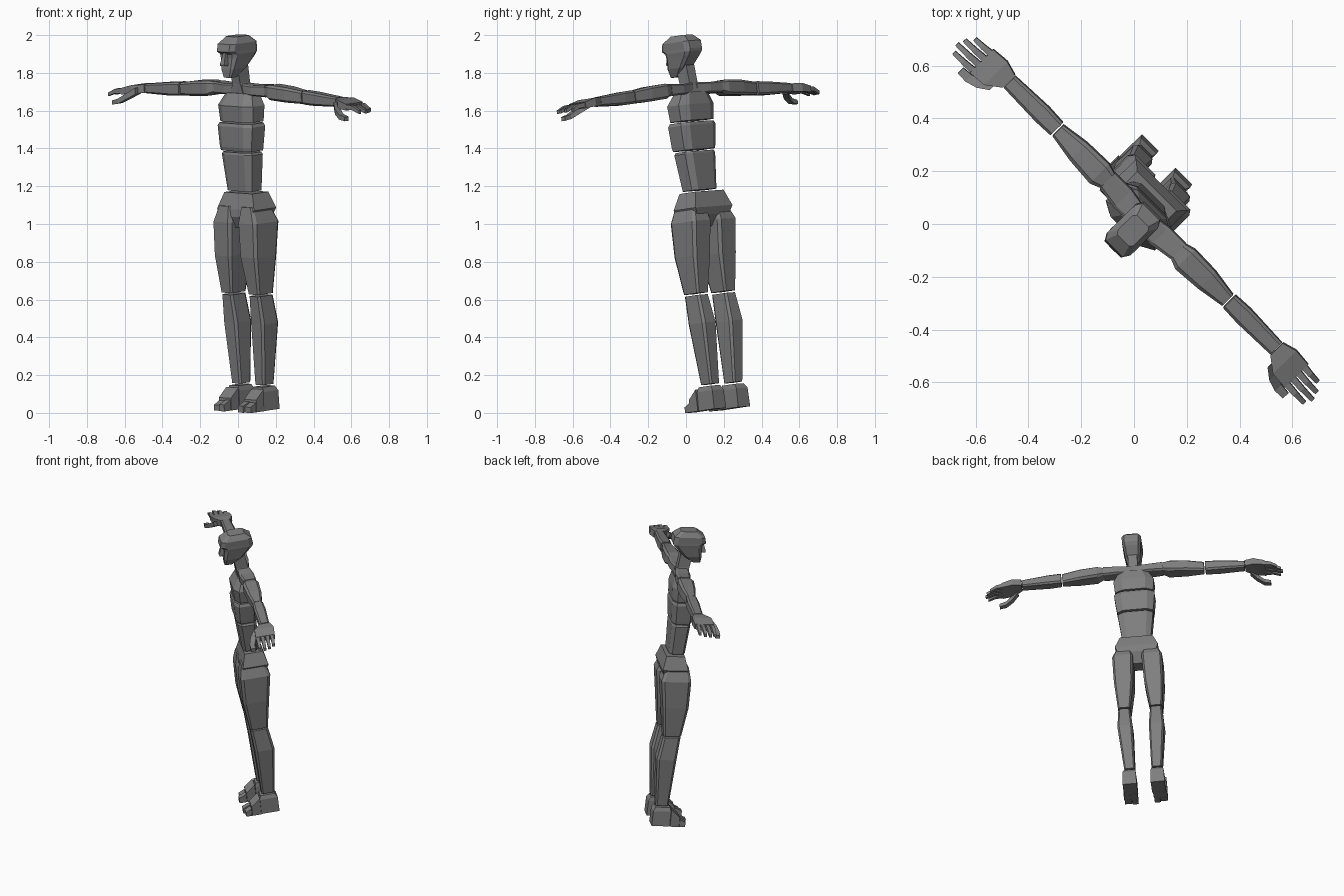
import bpy, bmesh, math
from mathutils import Matrix, Vector

cube = bpy.data.objects.get("Cube")
if cube:
    bpy.data.objects.remove(cube)

grey = bpy.data.materials.new("mid_grey")
grey.use_nodes = True
grey.diffuse_color = (0.21, 0.21, 0.21, 1)
grey.node_tree.nodes["Principled BSDF"].inputs["Base Color"].default_value = (0.21, 0.21, 0.21, 1)

# The figure is turned, leans forward and tilts towards its left
POSE = (Matrix.Rotation(math.radians(-45), 4, 'Z')
        @ Matrix.Translation((-0.085, 0.18, 0.02))
        @ Matrix.Rotation(math.radians(2.9), 4, 'Y')
        @ Matrix.Rotation(math.radians(6), 4, 'X'))


def finish(name, bm, mirror):
    bmesh.ops.recalc_face_normals(bm, faces=bm.faces)
    for side in ((1, -1) if mirror else (1,)):
        copy = bm.copy()
        if side < 0:
            bmesh.ops.scale(copy, vec=(-1, 1, 1), verts=copy.verts)
            bmesh.ops.reverse_faces(copy, faces=copy.faces)
        copy.transform(POSE)
        label = ("left_" if side > 0 else "right_") + name if mirror else name
        mesh = bpy.data.meshes.new(label)
        copy.to_mesh(mesh)
        copy.free()
        mesh.materials.append(grey)
        bpy.context.collection.objects.link(bpy.data.objects.new(label, mesh))
    bm.free()


def loft(name, sections, axis='z', cut=0.0, mirror=False):
    """Section = (position, low, high, low, high) on the two other axes; cut = corner chamfer."""
    bm = bmesh.new()
    rings = []
    for pos, a0, a1, b0, b1 in sections:
        p, q = (a1 - a0) * cut, (b1 - b0) * cut
        if cut:
            pts = [(a0 + p, b0), (a1 - p, b0), (a1, b0 + q), (a1, b1 - q),
                   (a1 - p, b1), (a0 + p, b1), (a0, b1 - q), (a0, b0 + q)]
        else:
            pts = [(a0, b0), (a1, b0), (a1, b1), (a0, b1)]
        rings.append([bm.verts.new((a, b, pos) if axis == 'z' else (pos, a, b)) for a, b in pts])
    n = len(rings[0])
    for lower, upper in zip(rings, rings[1:]):
        for i in range(n):
            j = (i + 1) % n
            bm.faces.new((lower[i], lower[j], upper[j], upper[i]))
    bm.faces.new(rings[0][::-1])
    bm.faces.new(rings[-1])
    finish(name, bm, mirror)


def sym(z, half, front, back):
    return (z, -half, half, front, back)


# Torso blocks
loft("chest", [sym(1.535, .122, -.05, .085), sym(1.62, .13, -.055, .09),
               sym(1.685, .095, -.015, .08)], cut=0.2)
loft("ribcage", [sym(1.38, .115, -.055, .075), sym(1.4, .118, -.06, .077),
                 sym(1.51, .13, -.06, .085), sym(1.527, .122, -.052, .08)], cut=0.17)
loft("abdomen", [sym(1.165, .092, -.035, .07), sym(1.36, .113, -.05, .072),
                 sym(1.372, .105, -.045, .068)], cut=0.17)
loft("pelvis", [sym(.97, .05, -.03, .05), sym(1.03, .12, -.058, .1),
                sym(1.07, .138, -.055, .112), sym(1.155, .105, -.03, .09)])

# Neck and head
loft("neck", [sym(1.68, .045, -.01, .075), sym(1.74, .03, -.015, .06),
              sym(1.83, .03, -.03, .05)])
loft("skull", [sym(1.775, .026, -.085, -.03), sym(1.82, .046, -.087, .03),
               sym(1.88, .056, -.08, .09), sym(1.9, .06, -.082, .105),
               sym(1.915, .06, -.105, .108), sym(1.955, .062, -.095, .103),
               sym(1.99, .042, -.045, .06)], cut=0.13)
loft("nose", [sym(1.84, .016, -.112, -.07), sym(1.85, .016, -.114, -.07),
              sym(1.91, .008, -.094, -.07)])

# Legs
loft("thigh", [(.62, .062, .142, -.05, .065), (.82, .035, .158, -.078, .09),
               (1.0, .028, .16, -.078, .115), (1.085, .04, .125, -.06, .085)], cut=0.1, mirror=True)
loft("shin", [(.135, .053, .121, -.018, .065), (.46, .052, .15, -.035, .092),
              (.61, .064, .14, -.048, .066)], cut=0.12, mirror=True)
loft("heel", [(-.0, .045, .135, -.035, .082), (.1, .048, .132, -.035, .08),
              (.125, .055, .122, -.03, .065)], mirror=True)


def foot_block(name, y0, y1, x0, x1, high0, high1):
    """Block running front (y0) to back (y1) with a sloping top."""
    bm = bmesh.new()
    bmesh.ops.create_cube(bm, size=1)
    for v in bm.verts:
        front = v.co.y < 0
        top = high0 if front else high1
        v.co = (x1 if v.co.x > 0 else x0, y0 if front else y1, top if v.co.z > 0 else 0)
    finish(name, bm, True)


foot_block("instep", -.095, -.037, .05, .14, .065, .115)
foot_block("big_toe", -.145, -.097, .052, .09, .035, .055)
foot_block("small_toes", -.135, -.097, .092, .138, .03, .05)

# Arms, running outwards along x
loft("shoulder", [(.015, -.005, .07, 1.675, 1.735), (.1, -.01, .085, 1.675, 1.73),
                  (.19, .005, .085, 1.67, 1.735)], axis='x', cut=0.12, mirror=True)
loft("upper_arm", [(.18, .01, .08, 1.68, 1.73), (.23, -.01, .094, 1.658, 1.738),
                   (.345, -.002, .09, 1.65, 1.73), (.455, .015, .073, 1.647, 1.715)],
     axis='x', cut=0.15, mirror=True)
loft("forearm", [(.463, .012, .078, 1.645, 1.717), (.54, .008, .082, 1.642, 1.712),
                 (.715, .012, .074, 1.645, 1.695)], axis='x', cut=0.15, mirror=True)
loft("palm", [(.718, .01, .076, 1.648, 1.692), (.775, -.033, .092, 1.645, 1.69),
              (.845, -.04, .085, 1.638, 1.672)], axis='x', mirror=True)


def digit(name, points, width, thick):
    """Tapered square tube through the given joints."""
    last = len(points) - 1
    secs = []
    for i, (x, y, z) in enumerate(points):
        w, t = (s * (1 - 0.35 * i / last) / 2 for s in (width, thick))
        secs.append((x, y - w, y + w, z - t, z + t))
    loft(name, secs, axis='x', mirror=True)


lengths = {"index_finger": .1, "middle_finger": .115, "ring_finger": .105, "little_finger": .08}
for i, (name, length) in enumerate(lengths.items()):
    y = -.026 + i * .031
    digit(name, [(.84, y, 1.656), (.84 + length * .5, y - .003, 1.654),
                 (.84 + length, y - .006, 1.634)], .026, .028)
digit("thumb", [(.745, -.01, 1.66), (.785, -.045, 1.632), (.83, -.064, 1.607),
                (.872, -.066, 1.598)], .045, .034)
